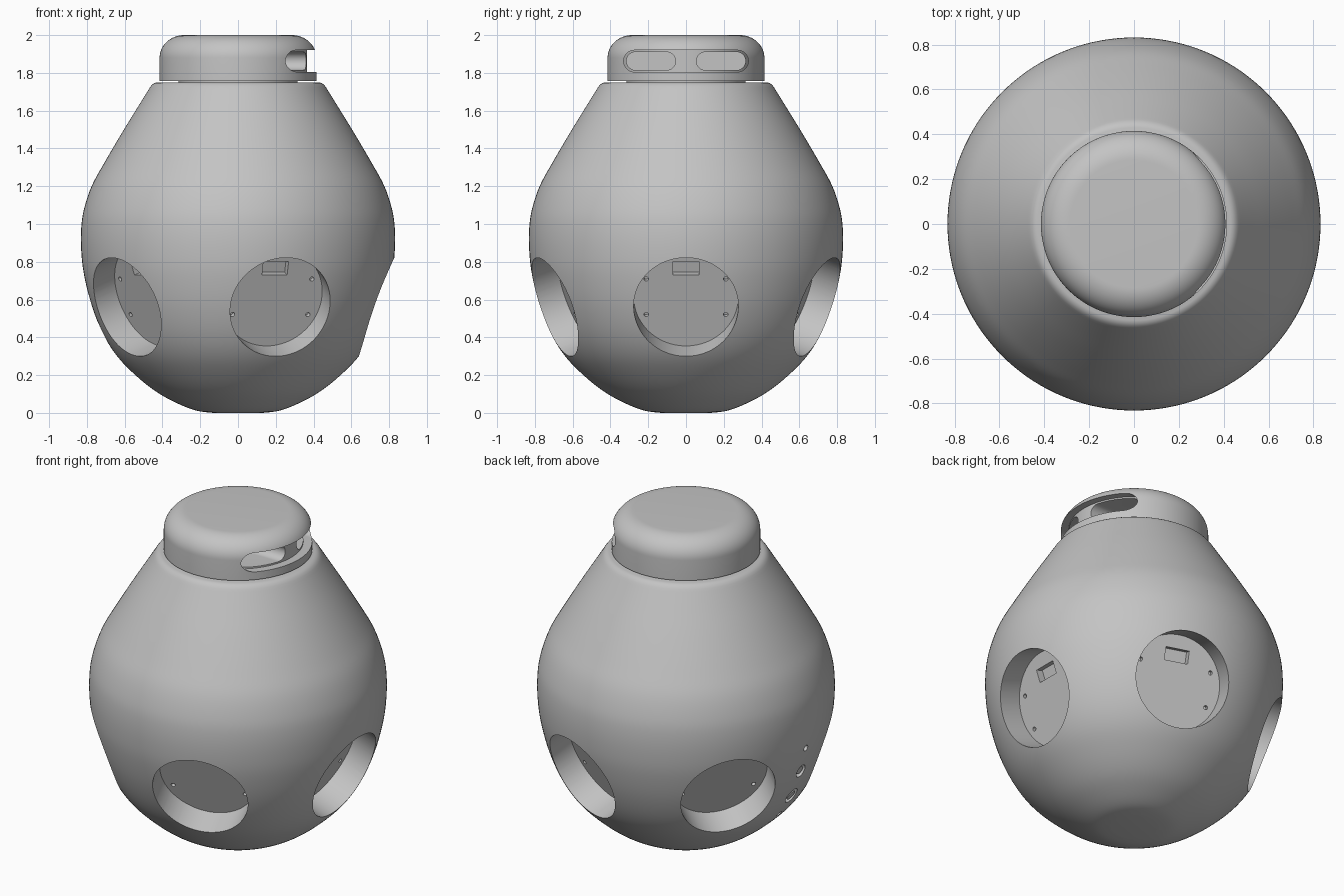
import bpy, bmesh
from math import radians, pi, sin, cos
from mathutils import Matrix, Vector

old = bpy.data.objects.get("Cube")
if old:
    bpy.data.objects.remove(old, do_unlink=True)

grey = bpy.data.materials.new("plain_grey")
grey.use_nodes = True
COLOUR = (0.55, 0.55, 0.55, 1)
grey.diffuse_color = COLOUR
grey.node_tree.nodes["Principled BSDF"].inputs["Base Color"].default_value = COLOUR


def to_object(name, bm):
    bmesh.ops.recalc_face_normals(bm, faces=bm.faces)
    mesh = bpy.data.meshes.new(name)
    bm.to_mesh(mesh)
    bm.free()
    mesh.materials.append(grey)
    obj = bpy.data.objects.new(name, mesh)
    bpy.context.collection.objects.link(obj)
    return obj


def spline(points, steps=5):
    """Smooth curve through the given profile points."""
    p = [Vector(q) for q in points]
    p = [p[0]] + p + [p[-1]]
    out = []
    for a, b, c, d in zip(p, p[1:], p[2:], p[3:]):
        for i in range(steps):
            t = i / steps
            out.append(0.5 * (2 * b + (c - a) * t + (2 * a - 5 * b + 4 * c - d) * t * t
                              + (3 * b - a - 3 * c + d) * t ** 3))
    return out + [p[-1]]


def lathe(name, profile, segments=144):
    """Closed solid of revolution from (radius, height) points."""
    bm = bmesh.new()
    rings = [[bm.verts.new((r * cos(2 * pi * i / segments), r * sin(2 * pi * i / segments), z))
              for i in range(segments)] for r, z in profile]
    for low, high in zip(rings, rings[1:]):
        for i in range(segments):
            j = (i + 1) % segments
            bm.faces.new((low[i], low[j], high[j], high[i]))
    bm.faces.new(rings[0])
    bm.faces.new(rings[-1])
    return to_object(name, bm)


def add_cylinder(bm, frame, x, y, r, low, high, segments=64):
    place = frame @ Matrix.Translation((x, y, (low + high) / 2))
    bmesh.ops.create_cone(bm, cap_ends=True, segments=segments, radius1=r, radius2=r,
                          depth=high - low, matrix=place)


def add_box(bm, frame, centre, size):
    place = frame @ Matrix.Translation(centre) @ Matrix.Diagonal((*size, 1))
    bmesh.ops.create_cube(bm, size=1, matrix=place)


def add_stadium(bm, y, z, half_length, r, x0, x1, steps=20):
    """Round-ended bar running along x."""
    outline = []
    for side in (1, -1):
        for i in range(steps + 1):
            a = -pi / 2 + pi * i / steps
            outline.append((y + side * (half_length - r + r * cos(a)), z + side * r * sin(a)))
    near = [bm.verts.new((x0, *q)) for q in outline]
    far = [bm.verts.new((x1, *q)) for q in outline]
    bm.faces.new(near)
    bm.faces.new(far)
    for i in range(len(near)):
        j = (i + 1) % len(near)
        bm.faces.new((near[i], near[j], far[j], far[i]))


def cut(obj, bm):
    """Subtract the cutter mesh from the object."""
    tool = to_object("cutter", bm)
    tool.hide_render = True
    mod = obj.modifiers.new("cut", 'BOOLEAN')
    mod.operation, mod.solver, mod.object = 'DIFFERENCE', 'EXACT', tool
    bpy.context.view_layer.objects.active = obj
    bpy.ops.object.modifier_apply(modifier=mod.name)
    bpy.data.objects.remove(tool, do_unlink=True)


def frame_at(azimuth, r, z, tilt):
    """Local z points out of the shell, local -x points up along it."""
    return (Matrix.Rotation(radians(azimuth), 4, 'Z') @ Matrix.Translation((r, 0, z))
            @ Matrix.Rotation(radians(90 + tilt), 4, 'Y'))


# Pear-shaped body
body = lathe("body", spline([
    (0.13, 0), (0.22, 0.012), (0.32, 0.05), (0.43, 0.11), (0.54, 0.197), (0.64, 0.30),
    (0.715, 0.42), (0.775, 0.57), (0.815, 0.73), (0.83, 0.86), (0.83, 0.98), (0.815, 1.08),
    (0.775, 1.2), (0.71, 1.32), (0.61, 1.49), (0.53, 1.62), (0.465, 1.725)])
    + [Vector(q) for q in ((0.455, 1.738), (0.443, 1.746), (0.43, 1.75))])

# Five tilted round recesses, each with a pocket and four screw holes in its floor
DEPTH = 0.16
frames = [frame_at(72 * i, 0.735, 0.56, 20) for i in range(5)]
bores, pockets, screws = bmesh.new(), bmesh.new(), bmesh.new()
for f in frames:
    add_cylinder(bores, f, 0, 0, 0.277, -DEPTH, 0.3, 96)
    add_box(pockets, f, (-0.16, 0, -DEPTH), (0.075, 0.14, 0.09))
    for x in (-0.1, 0.1):
        for y in (-0.21, 0.21):
            add_cylinder(screws, f, x, y, 0.012, -DEPTH - 0.03, -DEPTH + 0.03, 20)
for tool in (bores, pockets, screws):
    cut(body, tool)

# Column of small ports on the -x side
ports, button = bmesh.new(), bmesh.new()
for r, z, tilt, size in ((0.815, 0.75, 10, 0.018), (0.78, 0.60, 20, 0.04),
                         (0.72, 0.43, 30, 0.05), (0.635, 0.295, 42, 0.02)):
    f = frame_at(180, r, z, tilt)
    add_cylinder(ports, f, 0, 0, size, -0.03, 0.1, 32)
    if size > 0.03:
        add_cylinder(button, f, 0, 0, size * 0.65, -0.035, -0.004, 32)
cut(body, ports)
port_buttons = to_object("port_buttons", button)

# Neck disc and rounded cap
neck = lathe("neck", [(0.315, 1.74), (0.315, 1.765)])
bend = [(0.285 + 0.13 * cos(radians(a)), 1.88 + 0.12 * sin(radians(a))) for a in range(0, 91, 6)]
cap = lathe("cap", [(0.415, 1.757)] + bend)

# Window slot in the cap, with a curved core behind it holding two pockets
slot = bmesh.new()
add_stadium(slot, 0, 1.8625, 0.33, 0.0575, 0, 0.6)
cut(cap, slot)
core = lathe("slot_core", [(0.365, 1.79), (0.365, 1.93)])
eyes = bmesh.new()
for y in (-0.185, 0.185):
    add_stadium(eyes, y, 1.8625, 0.13, 0.048, 0.1, 0.6)
cut(core, eyes)

# Smooth shading with sharp rims
for obj in (body, port_buttons, neck, cap, core):
    bpy.ops.object.select_all(action='DESELECT')
    obj.select_set(True)
    bpy.context.view_layer.objects.active = obj
    bpy.ops.object.shade_smooth_by_angle(angle=radians(30))
